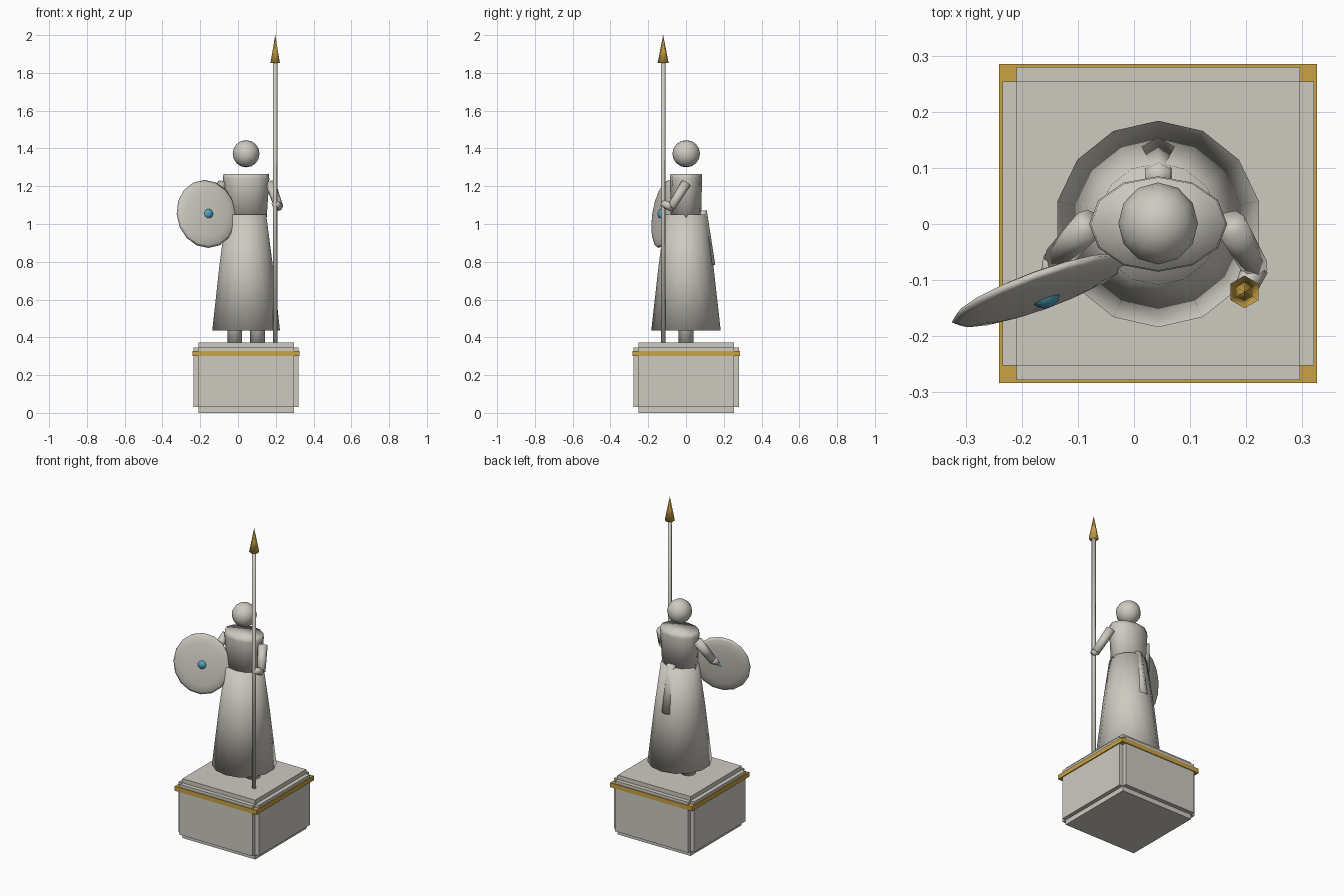
import bpy, bmesh, math
from mathutils import Matrix, Vector

if "Cube" in bpy.data.objects:
    bpy.data.objects.remove(bpy.data.objects["Cube"])

CX = 0.043  # statue axis


def material(name, rgb):
    m = bpy.data.materials.new(name)
    m.diffuse_color = (*rgb, 1)
    m.use_nodes = True
    m.node_tree.nodes["Principled BSDF"].inputs["Base Color"].default_value = m.diffuse_color
    return m


STONE = material("pale_stone", (0.61, 0.59, 0.53))
GOLD = material("gold", (0.58, 0.36, 0.06))
BLUE = material("blue", (0.08, 0.36, 0.52))


def finish(name, bm, mat, smooth=True):
    bmesh.ops.recalc_face_normals(bm, faces=bm.faces)
    for f in bm.faces:
        f.smooth = smooth
    me = bpy.data.meshes.new(name)
    bm.to_mesh(me)
    bm.free()
    me.materials.append(mat)
    ob = bpy.data.objects.new(name, me)
    bpy.context.collection.objects.link(ob)
    return ob


def box(name, size, center, mat):
    bm = bmesh.new()
    bmesh.ops.create_cube(bm, size=1, matrix=Matrix.Translation(center) @ Matrix.Diagonal((*size, 1)))
    return finish(name, bm, mat, False)


def rod(name, a, b, r1, r2, sides, mat):
    """Tapered cylinder from a to b."""
    a, b = Vector(a), Vector(b)
    d = b - a
    rot = Matrix() if d.xy.length < 1e-6 else d.to_track_quat('Z', 'Y').to_matrix().to_4x4()
    bm = bmesh.new()
    bmesh.ops.create_cone(bm, cap_ends=True, segments=sides, radius1=r1, radius2=r2,
                          depth=d.length, matrix=Matrix.Translation((a + b) / 2) @ rot)
    return finish(name, bm, mat)


def ball(name, center, radii, mat, rot=Matrix(), seg=12, rings=8):
    bm = bmesh.new()
    bmesh.ops.create_uvsphere(bm, u_segments=seg, v_segments=rings, radius=1,
                              matrix=Matrix.Translation(center) @ rot @ Matrix.Diagonal((*radii, 1)))
    return finish(name, bm, mat)


def lathe(name, rings, sides, mat):
    """Stacked elliptical rings (rx, ry, z) with capped ends."""
    bm = bmesh.new()
    loops = []
    for rx, ry, z in rings:
        loops.append([bm.verts.new((CX + rx * math.sin(2 * math.pi * i / sides),
                                    ry * math.cos(2 * math.pi * i / sides), z)) for i in range(sides)])
    for lo, hi in zip(loops, loops[1:]):
        for i in range(sides):
            j = (i + 1) % sides
            bm.faces.new((lo[i], lo[j], hi[j], hi[i]))
    bm.faces.new(loops[0])
    bm.faces.new(loops[-1])
    return finish(name, bm, mat)


# Plinth: three crossing blocks leave notched edges, plus a gold band
box("plinth_wide_block", (0.555, 0.506, 0.316), (CX, 0.001, 0.188), STONE)
box("plinth_deep_block", (0.505, 0.558, 0.316), (CX, 0.001, 0.188), STONE)
box("plinth_tall_block", (0.505, 0.506, 0.372), (CX, 0.001, 0.186), STONE)
box("plinth_gold_band", (0.567, 0.568, 0.028), (CX, 0.001, 0.314), GOLD)

# Legs
for side, s in (("left", -1), ("right", 1)):
    x = CX + s * 0.06
    rod(side + "_leg", (x, 0, 0.37), (x, 0, 0.60), 0.041, 0.041, 10, STONE)

# Robe, torso and head
lathe("skirt", [(0.184, 0.184, 0.435), (0.145, 0.145, 0.78), (0.109, 0.109, 1.05)], 14, STONE)
lathe("torso", [(0.108, 0.080, 1.02), (0.123, 0.085, 1.24), (0.120, 0.083, 1.266)], 12, STONE)
ball("head", (CX, 0.001, 1.372), (0.071, 0.073, 0.072), STONE)

# Hanging fold at the back
rod("back_fold", (CX, 0.112, 0.78), (CX, 0.084, 1.07), 0.043, 0.026, 6, STONE)

# Arms: upper arm and forearm on each side
arms = {"right": ((0.172, 0.0, 1.215), (0.216, -0.078, 1.09), (0.195, -0.125, 1.11)),
        "left": ((-0.08, 0.0, 1.215), (-0.138, -0.062, 1.09), (-0.15, -0.11, 1.06))}
for side, (shoulder, elbow, hand) in arms.items():
    rod(side + "_upper_arm", shoulder, elbow, 0.028, 0.024, 8, STONE)
    rod(side + "_forearm", elbow, hand, 0.024, 0.019, 8, STONE)

# Shield: thin lens turned outward and leaning back, with a blue boss
tilt = Matrix.Rotation(math.radians(20), 4, 'Z') @ Matrix.Rotation(math.radians(-9), 4, 'X')
# sphere poles point through the shield face
ball("shield", (-0.167, -0.118, 1.053), (0.168, 0.182, 0.021), STONE,
     tilt @ Matrix.Rotation(math.pi / 2, 4, 'X'), 16, 8)
ball("shield_boss", (-0.160, -0.122, 1.053), (0.029, 0.029, 0.029), BLUE)

# Spear
rod("spear_shaft", (0.197, -0.121, 0.37), (0.197, -0.121, 1.86), 0.0115, 0.0115, 8, STONE)
rod("spear_tip", (0.197, -0.121, 1.852), (0.197, -0.121, 2.0), 0.029, 0.0005, 6, GOLD)
